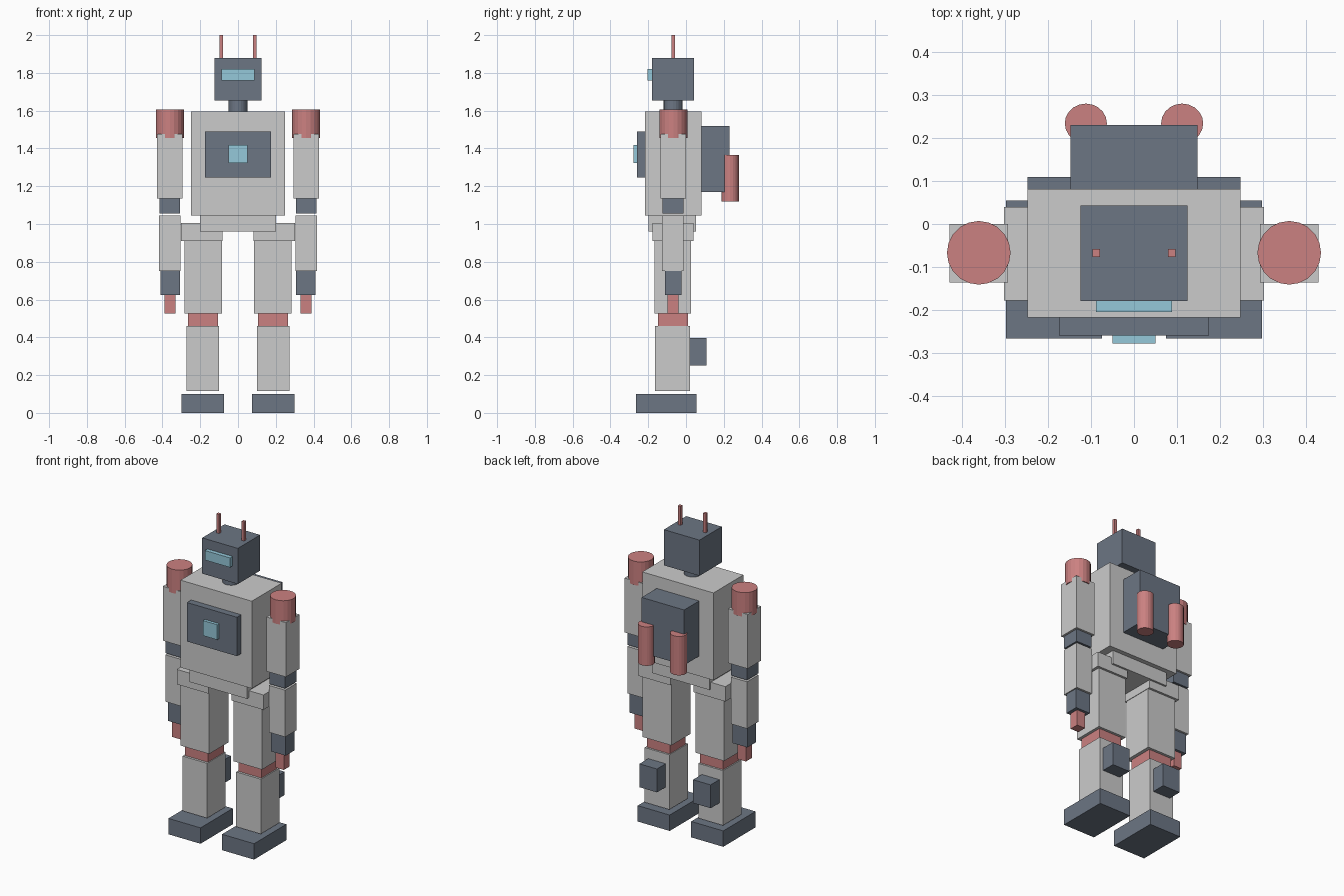
import bpy
import math


def material(name, rgb):
    m = bpy.data.materials.new(name)
    m.diffuse_color = (*rgb, 1)
    return m


DARK = material("dark_slate", (0.15, 0.18, 0.23))
RED = material("soft_red", (0.60, 0.22, 0.22))
BLUE = material("light_blue", (0.30, 0.58, 0.70))


def finish(obj, name, size, mat):
    obj.name = name
    obj.scale = size
    bpy.ops.object.transform_apply(location=False, rotation=False, scale=True)
    if mat:
        obj.data.materials.append(mat)


def box(name, x, y, z, mat=None):
    """Box from (min, max) ranges on each axis."""
    r = (x, y, z)
    bpy.ops.mesh.primitive_cube_add(size=1, location=[(a + b) / 2 for a, b in r])
    finish(bpy.context.object, name, [b - a for a, b in r], mat)


def tube(name, cx, cy, rx, ry, z, mat=None):
    """Upright cylinder with separate x and y radii."""
    bpy.ops.mesh.primitive_cylinder_add(vertices=20, radius=1, depth=1,
                                        location=(cx, cy, (z[0] + z[1]) / 2))
    finish(bpy.context.object, name, (rx, ry, z[1] - z[0]), mat)


# Torso, pelvis and chest unit
box("torso", (-0.248, 0.248), (-0.217, 0.081), (1.045, 1.595))
box("pelvis", (-0.20, 0.20), (-0.198, 0.052), (0.96, 1.045))
box("chest_panel", (-0.174, 0.174), (-0.259, -0.217), (1.245, 1.49), DARK)
box("chest_light", (-0.05, 0.05), (-0.278, -0.259), (1.322, 1.417), BLUE)
box("backpack", (-0.148, 0.148), (0.081, 0.23), (1.17, 1.518), DARK)

# Neck and head
tube("neck", 0, -0.068, 0.05, 0.05, (1.595, 1.655), DARK)
box("head", (-0.124, 0.124), (-0.179, 0.043), (1.655, 1.88), DARK)
box("visor", (-0.088, 0.088), (-0.205, -0.179), (1.76, 1.82), BLUE)

# Boxes repeated on both sides: name, x range, y range, z range, material
PAIRED = [
    ("antenna", (0.079, 0.097), (-0.077, -0.058), (1.88, 2.0), RED),
    # Arm
    ("upper_arm", (0.293, 0.429), (-0.136, 0.0), (1.135, 1.477), None),
    ("elbow", (0.306, 0.416), (-0.125, -0.013), (1.055, 1.135), DARK),
    ("forearm", (0.304, 0.417), (-0.126, -0.012), (0.75, 1.045), None),
    ("wrist", (0.308, 0.410), (-0.111, -0.025), (0.625, 0.75), DARK),
    ("hand", (0.331, 0.389), (-0.099, -0.041), (0.525, 0.625), RED),
    # Leg
    ("hip", (0.081, 0.302), (-0.178, 0.04), (0.91, 1.004), None),
    ("thigh", (0.084, 0.284), (-0.167, 0.026), (0.525, 0.91), None),
    ("knee", (0.106, 0.266), (-0.148, 0.01), (0.46, 0.525), RED),
    ("shin", (0.101, 0.273), (-0.163, 0.022), (0.115, 0.46), None),
    ("calf_unit", (0.126, 0.248), (0.022, 0.109), (0.25, 0.397), DARK),
    ("foot", (0.075, 0.298), (-0.266, 0.055), (0.0, 0.10), DARK),
]

for side, s in (("left", 1), ("right", -1)):
    for name, x, y, z, mat in PAIRED:
        box(f"{side}_{name}", sorted((s * x[0], s * x[1])), y, z, mat)
    # Round shoulder drum and back thruster
    tube(f"{side}_shoulder", s * 0.361, -0.067, 0.074, 0.074, (1.455, 1.605), RED)
    tube(f"{side}_thruster", s * 0.112, 0.234, 0.049, 0.046, (1.12, 1.365), RED)
